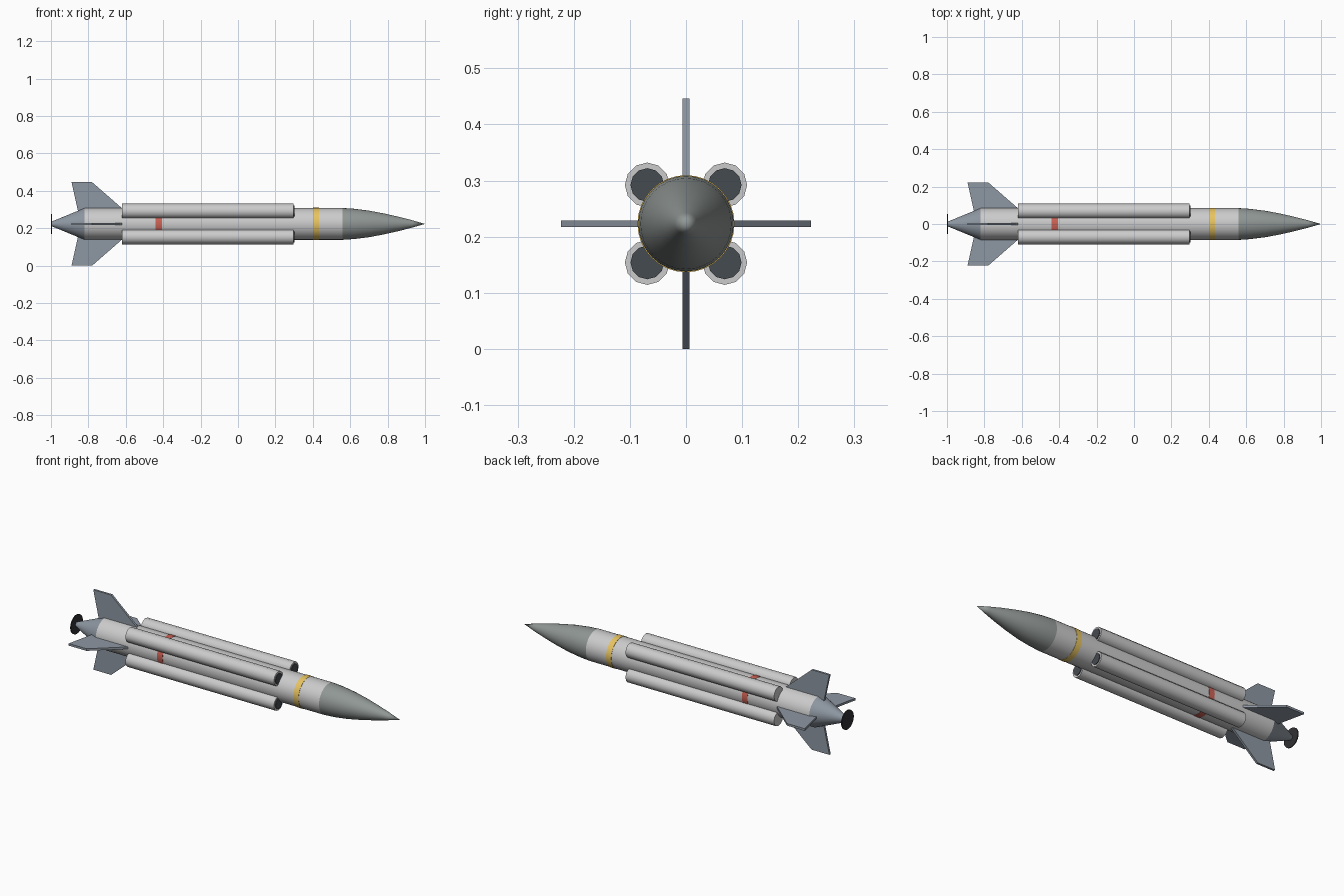
import bpy, bmesh, math
from mathutils import Matrix

if "Cube" in bpy.data.objects:
    bpy.data.objects.remove(bpy.data.objects["Cube"])

AXIS_Z = 0.223


def material(name, rgb):
    m = bpy.data.materials.new(name)
    m.diffuse_color = (*rgb, 1)
    m.use_nodes = True
    m.node_tree.nodes["Principled BSDF"].inputs["Base Color"].default_value = m.diffuse_color
    return m


WHITE = material("pale_grey", (0.72, 0.74, 0.72))
NOSE = material("nose_grey", (0.28, 0.31, 0.30))
SLATE = material("slate", (0.27, 0.31, 0.36))
BLACK = material("black", (0.03, 0.03, 0.035))
YELLOW = material("yellow", (0.80, 0.55, 0.12))
RED = material("red", (0.60, 0.12, 0.09))
DARK = material("intake_dark", (0.06, 0.07, 0.08))


def finish(bm, name, mat, smooth=True):
    bmesh.ops.recalc_face_normals(bm, faces=bm.faces)
    me = bpy.data.meshes.new(name)
    bm.to_mesh(me)
    bm.free()
    ob = bpy.data.objects.new(name, me)
    bpy.context.collection.objects.link(ob)
    me.materials.append(mat)
    if smooth:
        bpy.ops.object.select_all(action='DESELECT')
        ob.select_set(True)
        bpy.context.view_layer.objects.active = ob
        bpy.ops.object.shade_smooth_by_angle(angle=math.radians(35))
    return ob


def lathe(name, profile, mat, y=0, z=0, sides=32):
    """Closed solid turned around the x axis from (x, radius) points."""
    bm = bmesh.new()
    rings = []
    for x, r in profile:
        if r == 0:
            rings.append([bm.verts.new((x, y, AXIS_Z + z))] * sides)
        else:
            rings.append([bm.verts.new((x, y + r * math.cos(a), AXIS_Z + z + r * math.sin(a)))
                          for a in (2 * math.pi * i / sides for i in range(sides))])
    for a, b in zip(rings, rings[1:]):
        for i in range(sides):
            j = (i + 1) % sides
            bm.faces.new(list(dict.fromkeys((a[i], a[j], b[j], b[i]))))
    for ring, (x, r) in zip((rings[0], rings[-1]), (profile[0], profile[-1])):
        if r > 0:
            bm.faces.new(ring)
    return finish(bm, name, mat)


# Main fuselage, nose, tail and exhaust disc
lathe("body", [(-0.82, 0.085), (0.56, 0.085)], WHITE)
lathe("nose_cone", [(0.56, 0.085), (0.62, 0.081), (0.70, 0.071), (0.78, 0.056),
                    (0.86, 0.038), (0.93, 0.020), (1.0, 0)], NOSE)
lathe("tail_cone", [(-0.997, 0.012), (-0.82, 0.085)], SLATE)
lathe("exhaust_disc", [(-1.0, 0.053), (-0.995, 0.053)], BLACK)

# Painted bands
lathe("yellow_band", [(0.402, 0.0865), (0.434, 0.0865)], YELLOW)
lathe("red_band", [(-0.44, 0.0865), (-0.406, 0.0865)], RED)

# Four side boosters with dark front openings
for sy in (-1, 1):
    for sz in (-1, 1):
        y, z = sy * 0.069, sz * 0.069
        lathe("booster", [(-0.62, 0.040), (0.298, 0.040)], WHITE, y, z, 12)
        lathe("booster_opening", [(0.28, 0.030), (0.302, 0.030)], DARK, y, z, 12)

# Four swept tail fins
outline = [(-0.61, 0.075), (-0.78, 0.223), (-0.89, 0.223), (-0.855, 0.065)]
for k in range(4):
    bm = bmesh.new()
    face = bm.faces.new([bm.verts.new((x, -0.006, r)) for x, r in outline])
    ext = bmesh.ops.extrude_face_region(bm, geom=[face])
    moved = [v for v in ext["geom"] if isinstance(v, bmesh.types.BMVert)]
    bmesh.ops.translate(bm, verts=moved, vec=(0, 0.012, 0))
    bm.transform(Matrix.Translation((0, 0, AXIS_Z)) @ Matrix.Rotation(k * math.pi / 2, 4, 'X'))
    finish(bm, "tail_fin", SLATE, smooth=False)
